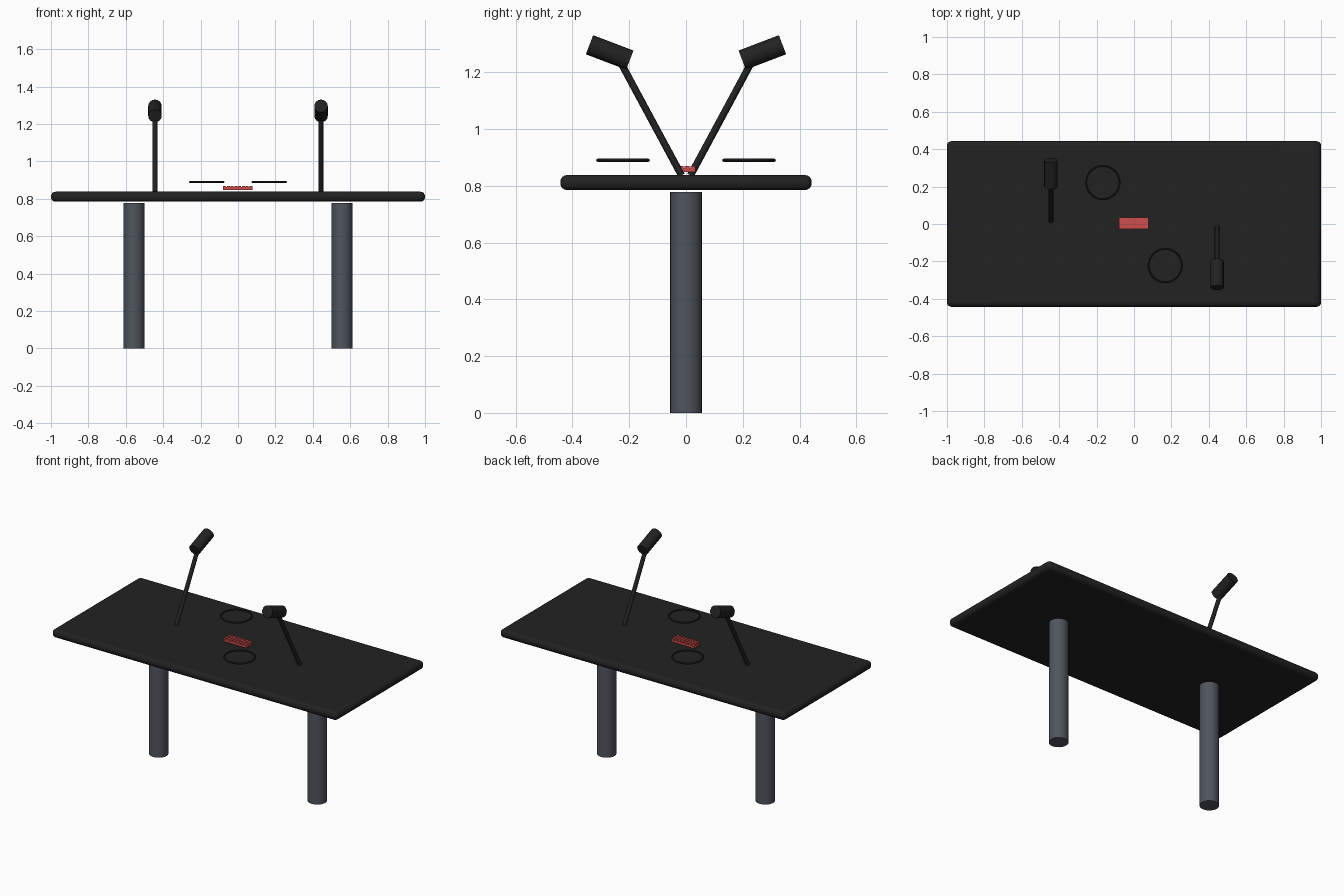
import bpy, math
from mathutils import Vector

if "Cube" in bpy.data.objects:
    bpy.data.objects.remove(bpy.data.objects["Cube"])


def mat(name, rgb):
    m = bpy.data.materials.new(name)
    m.diffuse_color = (*rgb, 1)
    m.use_nodes = True
    m.node_tree.nodes["Principled BSDF"].inputs["Base Color"].default_value = m.diffuse_color
    return m


BLACK = mat("black", (0.016, 0.016, 0.016))
GREY = mat("slate grey", (0.08, 0.09, 0.11))
RED = mat("red", (0.62, 0.075, 0.075))


def finish(name, material, smooth=True):
    ob = bpy.context.object
    ob.name = name
    ob.data.materials.append(material)
    if smooth:
        bpy.ops.object.shade_smooth_by_angle(angle=math.radians(40))
    return ob


def box(name, centre, size, material, bevel=0):
    bpy.ops.mesh.primitive_cube_add(size=1, location=centre)
    ob = bpy.context.object
    ob.scale = size
    bpy.ops.object.transform_apply(location=False, rotation=False, scale=True)
    if bevel:
        b = ob.modifiers.new("rounded", 'BEVEL')
        b.width, b.segments = bevel, 4
    return finish(name, material, bool(bevel))


def rod(name, a, b, radius, sides, material):
    a, b = Vector(a), Vector(b)
    bpy.ops.mesh.primitive_cylinder_add(vertices=sides, radius=radius, depth=(b - a).length,
                                        location=(a + b) / 2)
    bpy.context.object.rotation_euler = (b - a).to_track_quat('Z', 'Y').to_euler()
    return finish(name, material)


# Rounded table top
box("table_top", (0, 0, 0.8115), (2, 0.886, 0.053), BLACK, 0.024)

# Everything else comes in pairs, turned half round the centre
for s, side in ((1, "right"), (-1, "left")):
    rod(side + "_leg", (s * 0.556, 0, 0), (s * 0.556, 0, 0.778), 0.056, 24, GREY)

    # Microphone: slanted stem and tilted head
    x = s * 0.444
    rod(side + "_mic_stem", (x, -s * 0.016, 0.837), (x, -s * 0.225, 1.225), 0.0125, 12, BLACK)
    rod(side + "_mic_head", (x, -s * 0.198, 1.243), (x, -s * 0.34, 1.297), 0.036, 16, BLACK)

    # Headphone-like ring above the table
    bpy.ops.mesh.primitive_torus_add(major_radius=0.089, minor_radius=0.0055, major_segments=40,
                                     minor_segments=8, location=(s * 0.167, -s * 0.222, 0.89))
    finish(side + "_ring", BLACK)

# Small red block with a grid of raised keys
box("red_block", (-0.001, 0.003, 0.855), (0.158, 0.062, 0.014), RED)
for i in range(8):
    for j in range(3):
        box(f"red_key_{i}_{j}", (-0.071 + i * 0.02, -0.0175 + j * 0.0205, 0.865),
            (0.016, 0.017, 0.01), RED)
